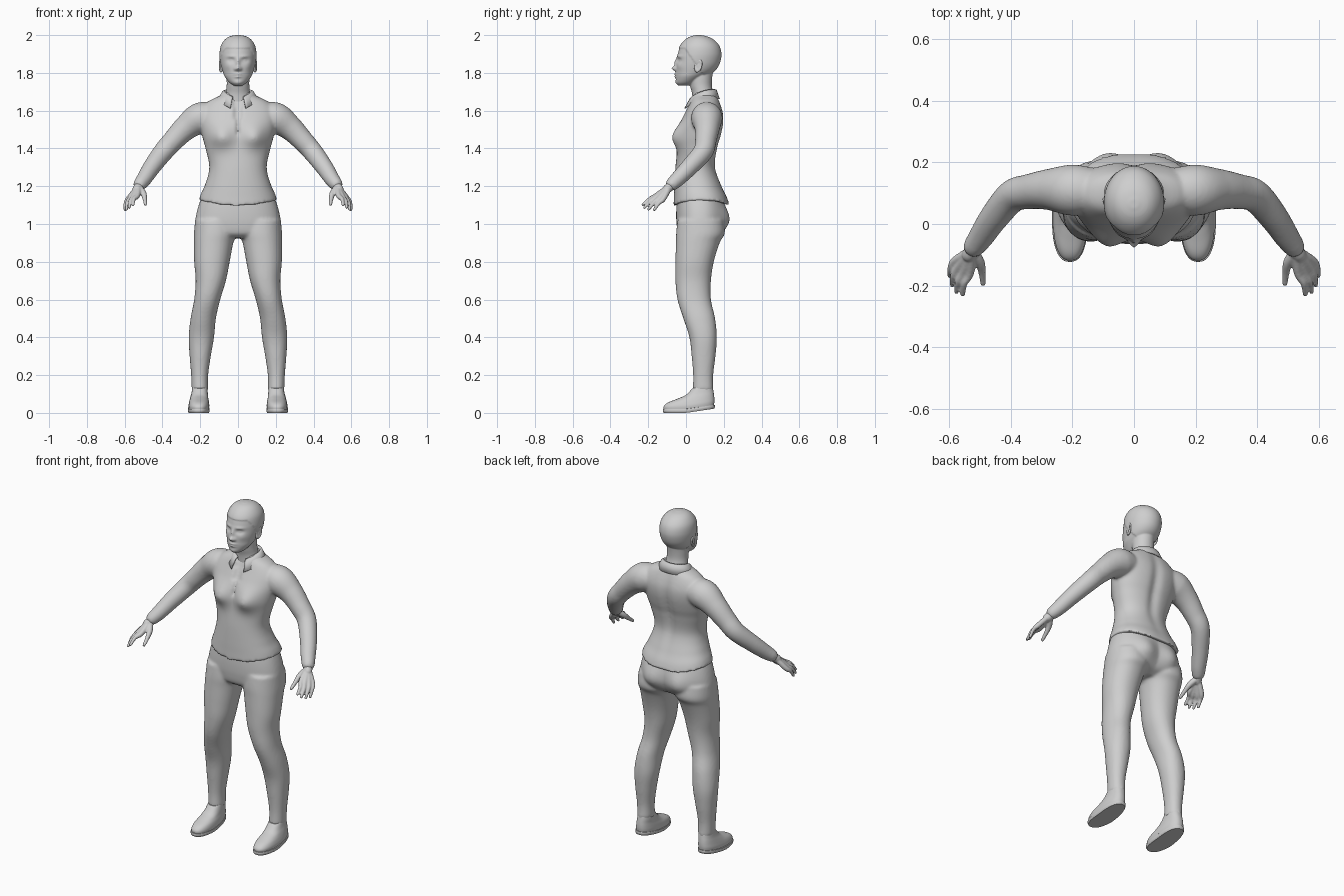
import bpy, bmesh, math
from mathutils import Vector

grey = bpy.data.materials.new("plain_grey")
grey.diffuse_color = (0.62, 0.62, 0.62, 1)


def spline(rows, n):
    """Catmull-Rom resampling of rows of numbers."""
    P = [Vector(r) for r in rows]
    P = [2 * P[0] - P[1]] + P + [2 * P[-1] - P[-2]]
    out, m = [], len(rows) - 1
    for i in range(n + 1):
        u = i / n * m
        k = min(int(u), m - 1)
        t = u - k
        a, b, c, d = P[k:k + 4]
        out.append(0.5 * (2 * b + (c - a) * t + (2 * a - 5 * b + 4 * c - d) * t * t
                          + (3 * b - a - 3 * c + d) * t ** 3))
    return out


def skin(bm, rings):
    """Bridge point rings into a capped solid."""
    vs = [[bm.verts.new(p) for p in r] for r in rings]
    s = len(vs[0])
    for a, b in zip(vs, vs[1:]):
        for i in range(s):
            bm.faces.new((a[i], a[(i + 1) % s], b[(i + 1) % s], b[i]))
    bm.faces.new(vs[0])
    bm.faces.new(vs[-1])


def loft(bm, rows, n=40, seg=48, power=2.0, side=1, fn=None):
    """Rows are (z, centre x, half width, front y, back y)."""
    rings = []
    for z, cx, w, yf, yb in spline([Vector(r) for r in rows], n):
        ring = []
        for i in range(seg):
            a = 2 * math.pi * i / seg
            c, s = math.cos(a), math.sin(a)
            px = math.copysign(abs(c) ** (2 / power), c)
            py = math.copysign(abs(s) ** (2 / power), s)
            p = Vector((side * (cx + w * px), (yf + yb) / 2 + (yb - yf) / 2 * py, z))
            ring.append(fn(p, s) if fn else p)
        rings.append(ring)
    skin(bm, rings)


def tube(bm, pts, side=1, n=24, seg=24):
    """Round limb through points (x, y, z, radius) with a rounded end."""
    pts = spline([(side * x, y, z, r) for x, y, z, r in pts], n)
    rings = []
    for i, p in enumerate(pts):
        d = (pts[min(i + 1, n)] - pts[max(i - 1, 0)]).xyz.normalized()
        q = d.to_track_quat('Z', 'Y')
        rings.append([p.xyz + q @ Vector((math.cos(a), math.sin(a), 0)) * p[3]
                      for a in (2 * math.pi * j / seg for j in range(seg))])
    end = pts[-1]
    for k in (0.5, 0.85):
        rings.append([end.xyz + (v - end.xyz) * math.sqrt(1 - k * k) + d * end[3] * k
                      for v in rings[n]])
    skin(bm, rings)


def finish(bm, name, voxel=0, smooth=0):
    bmesh.ops.recalc_face_normals(bm, faces=bm.faces)
    me = bpy.data.meshes.new(name)
    bm.to_mesh(me)
    bm.free()
    me.materials.append(grey)
    ob = bpy.data.objects.new(name, me)
    bpy.context.collection.objects.link(ob)
    for f in me.polygons:
        f.use_smooth = len(f.vertices) < 5
    if voxel:
        r = ob.modifiers.new("fuse", 'REMESH')
        r.mode, r.voxel_size, r.use_smooth_shade = 'VOXEL', voxel, True
    if smooth:
        s = ob.modifiers.new("soften", 'SMOOTH')
        s.factor, s.iterations = 0.5, smooth
    return ob


def bump(p, x, z, sx, sz):
    return math.exp(-((abs(p.x) - x) / sx) ** 2 - ((p.z - z) / sz) ** 2)


# Jacket: torso with bust, neck opening and curved hem, plus sleeves
def shape_jacket(p, s):
    if s < 0:
        p.y -= 0.045 * bump(p, 0.095, 1.46, 0.065, 0.06) * -s
        if p.z > 1.47 and abs(p.x) < 0.035 * (p.z - 1.47) / 0.2:
            p.y += 0.014
    else:
        p.y -= 0.015 * bump(p, 0, 1.45, 0.03, 0.2) * s
    p.z += 0.03 * (p.x / 0.2) ** 2 * max(0, 1 - (p.z - 1.095) / 0.15)
    return p


bm = bmesh.new()
loft(bm, [(1.095, 0, .207, -.066, .232), (1.14, 0, .196, -.064, .218), (1.2, 0, .175, -.062, .19),
          (1.3, 0, .152, -.056, .157), (1.4, 0, .172, -.045, .168), (1.46, 0, .188, -.042, .185),
          (1.52, 0, .2, -.035, .198), (1.57, 0, .205, -.015, .2), (1.61, 0, .193, .004, .192),
          (1.65, 0, .155, .022, .178), (1.68, 0, .095, .035, .165), (1.7, 0, .07, .045, .155)],
     n=80, seg=120, power=2.25, fn=shape_jacket)
for side in (1, -1):
    tube(bm, [(.12, .11, 1.57, .07), (.2, .11, 1.56, .083), (.275, .112, 1.51, .067),
              (.34, .105, 1.445, .057), (.395, .09, 1.383, .053), (.455, .02, 1.303, .047),
              (.495, -.04, 1.242, .041), (.518, -.072, 1.212, .036)], side, n=50, seg=36)
finish(bm, "jacket", 0.008, 6)

# Folded collar, open at the front
bm = bmesh.new()
N, rows = 40, []
for i in range(N + 1):
    t = i / N * 2 - 1
    a = math.radians(158) * t
    f = abs(t) ** 3
    rows.append([bm.verts.new((rx * math.sin(a), .1 - oy * f + ry * math.cos(a), z - dz * f))
                 for rx, ry, oy, z, dz in ((.076, .055, .01, 1.66, .02), (.072, .052, .015, 1.712, .04),
                                           (.08, .06, .022, 1.708, .045), (.108, .076, .035, 1.662, .05))])
for a, b in zip(rows, rows[1:]):
    for j in range(3):
        bm.faces.new((a[j], a[j + 1], b[j + 1], b[j]))
collar = finish(bm, "collar")
sol = collar.modifiers.new("thickness", 'SOLIDIFY')
sol.thickness, sol.offset = 0.006, 0


# Trousers: hips and two legs
def shape_hips(p, s):
    if s > 0:
        p.y += 0.035 * bump(p, 0.095, 1.02, 0.075, 0.08) * s
    return p


bm = bmesh.new()
loft(bm, [(1.15, 0, .19, -.045, .19), (1.1, 0, .208, -.05, .2), (1.05, 0, .221, -.052, .205),
          (1.0, 0, .228, -.05, .2), (.95, 0, .222, -.04, .175), (.925, 0, .18, -.01, .13)],
     n=30, seg=80, power=2.3, fn=shape_hips)
for side in (1, -1):
    loft(bm, [(1.02, .115, .112, -.045, .2), (.95, .121, .112, -.052, .205), (.9, .129, .104, -.053, .178),
              (.8, .138, .094, -.056, .147), (.7, .144, .08, -.056, .132), (.6, .163, .069, -.045, .132),
              (.5, .184, .067, -.014, .154), (.4, .194, .067, .018, .163), (.3, .2, .056, .03, .156),
              (.2, .203, .045, .038, .144), (.12, .202, .043, .036, .145)],
         n=60, seg=48, power=2.15, side=side)
finish(bm, "trousers", 0.008, 5)


# Shoes and soles, toes slightly lower than heels
def tilt(p, s):
    p.z += max(0, p.y) * 0.15
    return p


for side, label in ((1, "left"), (-1, "right")):
    bm = bmesh.new()
    loft(bm, [(.014, .207, .053, -.117, .147), (.035, .207, .055, -.117, .15), (.055, .206, .052, -.095, .15),
              (.075, .205, .047, -.045, .148), (.095, .203, .043, .0, .145), (.125, .202, .039, .034, .14)],
         n=24, power=2.4, side=side, fn=tilt)
    finish(bm, label + "_shoe")
    bm = bmesh.new()
    loft(bm, [(.0, .208, .054, -.118, .15), (.01, .208, .058, -.123, .154), (.02, .208, .057, -.122, .153)],
         n=6, power=2.4, side=side, fn=tilt)
    finish(bm, label + "_sole")

    # Hand: palm bones running into fingers, with a thumb
    bm = bmesh.new()
    tube(bm, [(.5, -.05, 1.23, .027), (.515, -.07, 1.21, .025), (.535, -.1, 1.185, .024)], side)
    for k, tip in (((.533, -.158, 1.15), (.556, -.228, 1.102)), ((.553, -.155, 1.143), (.576, -.22, 1.087)),
                   ((.57, -.14, 1.137), (.59, -.198, 1.078)), ((.58, -.12, 1.133), (.598, -.168, 1.075))):
        mid = [(a + b) / 2 for a, b in zip(k, tip)]
        tube(bm, [(.525, -.085, 1.2, .016), (*k, .0145), (mid[0] + .006, mid[1], mid[2] + .006, .0105),
                  (*tip, .008)], side, seg=16)
    tube(bm, [(.522, -.09, 1.19, .018), (.5, -.125, 1.16, .016), (.493, -.16, 1.13, .0115),
              (.49, -.193, 1.105, .009)], side, seg=16)
    finish(bm, label + "_hand", 0.0045, 3)

# Head and neck: facial features are (x, z, width, height, outward amount)
FACE = [(0, 1.824, .014, .012, .022), (0, 1.855, .010, .024, .011), (.015, 1.82, .007, .008, .006),
        (.036, 1.866, .018, .012, -.012), (.037, 1.866, .010, .007, .006), (.036, 1.887, .025, .008, .005),
        (0, 1.793, .022, .005, .008), (0, 1.779, .018, .005, .008), (0, 1.748, .022, .012, .005),
        (.055, 1.835, .02, .018, .004)]


def shape_head(p, s):
    if s < 0:
        p.y -= sum(a * bump(p, x, z, w, h) for x, z, w, h, a in FACE)
    # close-cropped hair stands slightly proud of the skin
    hairline = 1.93 - min(1, max(0, (p.y + .005) / .1)) * .14
    if p.z > hairline:
        d = p - Vector((0, .07, 1.88))
        p += d.normalized() * 0.004
    return p


bm = bmesh.new()
loft(bm, [(1.733, 0, .024, -.04, .03), (1.75, 0, .047, -.051, .055), (1.78, 0, .07, -.054, .1),
          (1.805, 0, .08, -.054, .14), (1.83, 0, .087, -.053, .164), (1.86, 0, .092, -.05, .178),
          (1.9, 0, .094, -.043, .184), (1.94, 0, .088, -.03, .174), (1.97, 0, .07, -.006, .148),
          (1.988, 0, .046, .022, .115), (1.996, 0, .014, .052, .08)], n=90, seg=128, fn=shape_head)
loft(bm, [(1.82, 0, .06, .01, .145), (1.77, 0, .06, .015, .138), (1.73, 0, .06, .022, .137),
          (1.69, 0, .065, .032, .145), (1.64, 0, .08, .035, .15)], n=24)
finish(bm, "head", 0.004, 2)

# Ears
for side, label in ((1, "left"), (-1, "right")):
    bm = bmesh.new()
    bmesh.ops.create_uvsphere(bm, u_segments=20, v_segments=14, radius=1)
    for v in bm.verts:
        dent = .006 if v.co.x > .3 and v.co.y ** 2 + v.co.z ** 2 < .4 else 0
        x, y, z = v.co
        v.co = (side * (.09 + .012 * x - dent + .006 * y), .065 + .021 * y + .006 * z,
                1.838 + .036 * z)
    finish(bm, label + "_ear")
